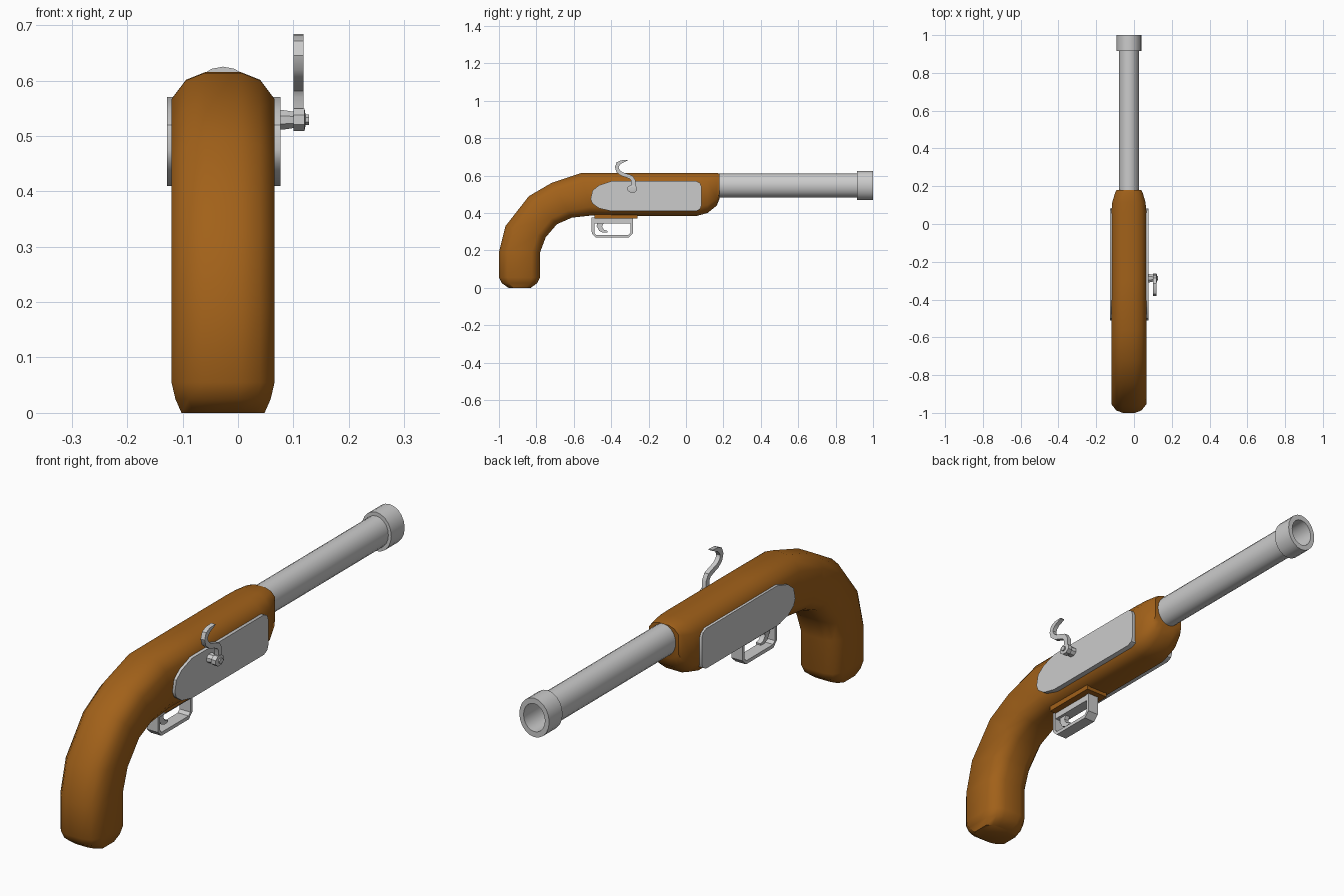
import bpy, bmesh
from math import sin, cos, pi, radians
from mathutils import Vector

if "Cube" in bpy.data.objects:
    bpy.data.objects.remove(bpy.data.objects["Cube"])

CX = -0.027  # centre line of the stock and barrel


def material(name, color):
    m = bpy.data.materials.new(name)
    m.diffuse_color = color
    m.use_nodes = True
    m.node_tree.nodes["Principled BSDF"].inputs["Base Color"].default_value = m.diffuse_color
    return m


wood = material("wood", (0.36, 0.12, 0.01, 1))


def loft(name, rings, closed=False, mat=None, angle=35):
    """Skin a list of equal-length rings; cap the ends unless closed."""
    bm = bmesh.new()
    vs = [[bm.verts.new(p) for p in r] for r in rings]
    n = len(vs[0])
    for i in range(len(vs) if closed else len(vs) - 1):
        a, b = vs[i], vs[(i + 1) % len(vs)]
        for j in range(n):
            k = (j + 1) % n
            bm.faces.new((a[j], a[k], b[k], b[j]))
    if not closed:
        bm.faces.new(vs[0])
        bm.faces.new(vs[-1])
    bmesh.ops.recalc_face_normals(bm, faces=bm.faces)
    me = bpy.data.meshes.new(name)
    bm.to_mesh(me)
    bm.free()
    ob = bpy.data.objects.new(name, me)
    bpy.context.collection.objects.link(ob)
    if mat:
        me.materials.append(mat)
    bpy.ops.object.select_all(action='DESELECT')
    bpy.context.view_layer.objects.active = ob
    ob.select_set(True)
    bpy.ops.object.shade_smooth_by_angle(angle=radians(angle))
    return ob


def ribbon(name, path, half, x0, x1, closed=False):
    """Flat strip following a (y, z) path, with a half thickness per point."""
    rings, n = [], len(path)
    for i, (y, z) in enumerate(path):
        a = path[(i - 1) % n] if closed or i else path[0]
        b = path[(i + 1) % n] if closed or i < n - 1 else path[-1]
        t = Vector((b[0] - a[0], b[1] - a[1])).normalized()
        dy, dz = -t.y * half[i], t.x * half[i]
        rings.append([(x0, y + dy, z + dz), (x1, y + dy, z + dz),
                      (x1, y - dy, z - dz), (x0, y - dy, z - dz)])
    return loft(name, rings, closed)


# Stock: outer (back/top) point, inner (front/bottom) point, half width
section = [(-.35, 1), (.35, 1), (.72, .94), (1, .79), (1, .2), (.75, .05),
           (.4, 0), (-.4, 0), (-.75, .05), (-1, .2), (-1, .79), (-.72, .94)]
stations = [
    (-.95, 0, -.83, 0, .075), (-.985, .025, -.795, .025, .086),
    (-1, .055, -.78, .055, .093), (-1, .19, -.78, .19, .093),
    (-.965, .33, -.75, .27, .093), (-.84, .49, -.69, .34, .093),
    (-.72, .56, -.61, .375, .093), (-.56, .614, -.5, .387, .093),
    (-.3, .615, -.3, .385, .093), (.06, .615, .06, .385, .093),
    (.115, .615, .115, .4, .088), (.165, .614, .165, .44, .073),
    (.18, .61, .18, .478, .066)]
loft("stock", [[(CX + u * w, iy + (oy - iy) * v, iz + (oz - iz) * v)
                for u, v in section]
               for oy, oz, iy, iz, w in stations], mat=wood, angle=40)

# Barrel with muzzle ring and bore, slightly narrower than tall
barrel = [(.1, .063), (.915, .063), (.915, .078), (1, .078), (1, .056), (.5, .056)]
loft("barrel", [[(CX + .85 * r * cos(2 * pi * i / 20), y, .547 + r * sin(2 * pi * i / 20))
                 for i in range(20)] for y, r in barrel])

# Side plates
plate = [(-.51, .475), (-.5, .52), (-.465, .548), (-.4, .57), (.055, .57), (.075, .56),
         (.083, .54), (.083, .44), (.075, .42), (.055, .41), (-.4, .41),
         (-.465, .425), (-.5, .45)]
for side, x0, x1 in (("right", .055, .077), ("left", -.11, -.128)):
    loft(side + "_lock_plate", [[(x, y, z) for y, z in plate] for x in (x0, x1)])

# Wooden pad and metal strip above the trigger
for name, z0, z1, y0, y1, w, m in (("trigger_pad", .37, .4, -.49, -.26, .05, wood),
                                   ("trigger_strip", .345, .372, -.5, -.29, .022, None)):
    loft(name, [[(CX - w, y0, z), (CX + w, y0, z), (CX + w, y1, z), (CX - w, y1, z)]
                for z in (z0, z1)], mat=m)

# Trigger guard loop
guard = [(-.497, .375), (-.497, .292), (-.48, .275), (-.308, .275), (-.291, .292),
         (-.291, .375)]
ribbon("trigger_guard", guard, [.007] * 6, CX - .024, CX + .024)

# Trigger
ribbon("trigger", [(-.455, .355), (-.463, .33), (-.455, .312), (-.44, .302), (-.42, .3)],
       [.017, .015, .012, .008, .004], CX - .01, CX + .01)

# Hammer pivot: tapered neck, knob and pin
pivot = [(.06, .019), (.082, .019), (.1, .016), (.1, .022), (.12, .022), (.122, .01), (.128, .01)]
loft("hammer_pivot", [[(x, -.287 + 1.25 * r * cos(pi * i / 4 + pi / 8),
                        .529 + r * sin(pi * i / 4 + pi / 8)) for i in range(8)]
                      for x, r in pivot])

# S-shaped hammer arm
arm = [(-.28, .53), (-.281, .572), (-.292, .59), (-.315, .599), (-.345, .609), (-.364, .625),
       (-.37, .645), (-.362, .664), (-.345, .674), (-.312, .682)]
ribbon("hammer_arm", arm, [.012, .011, .011, .01, .01, .01, .01, .011, .008, .002], .1, .118)
